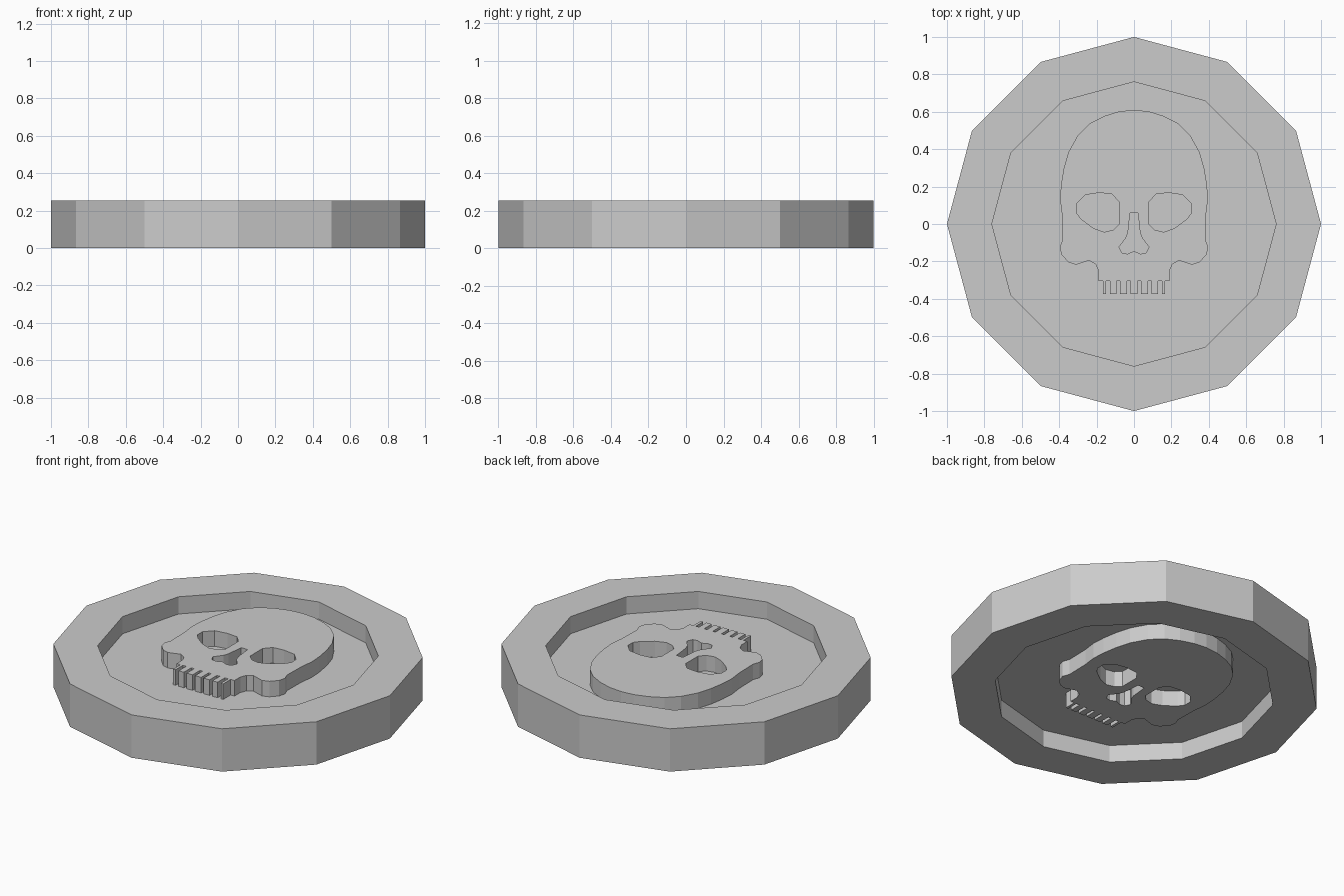
import bpy
from math import cos, sin, pi

if "Cube" in bpy.data.objects:
    bpy.data.objects.remove(bpy.data.objects["Cube"])

H = 0.255          # coin thickness
MID = H / 2


def ring(r, n=12):
    return [(r * cos(2 * pi * i / n), r * sin(2 * pi * i / n)) for i in range(n)]


def mirror(half):
    """Close a half outline across x = 0."""
    return half + [(-x, y) for x, y in reversed(half) if x > 1e-6]


def plate(name, loops, half_height):
    """Flat filled plate (inner loops become holes), extruded both ways from mid height."""
    cu = bpy.data.curves.new(name + "_profile", 'CURVE')
    cu.dimensions = '2D'
    cu.fill_mode = 'BOTH'
    cu.extrude = half_height
    for pts in loops:
        sp = cu.splines.new('POLY')
        sp.points.add(len(pts) - 1)
        for p, (x, y) in zip(sp.points, pts):
            p.co = (x, y, 0, 1)
        sp.use_cyclic_u = True
    tmp = bpy.data.objects.new(name + "_tmp", cu)
    bpy.context.collection.objects.link(tmp)
    dg = bpy.context.evaluated_depsgraph_get()
    me = bpy.data.meshes.new_from_object(tmp.evaluated_get(dg))
    bpy.data.objects.remove(tmp)
    for f in me.polygons:
        f.use_smooth = False
    ob = bpy.data.objects.new(name, me)
    ob.location.z = MID
    bpy.context.collection.objects.link(ob)
    return ob


# Raised rim and thin recessed floor
plate("rim", [ring(1.0), ring(0.76)], MID)
plate("floor", [ring(0.762)], 0.025)

# Skull outline: cranium, cheek, jaw, then teeth towards the middle
half = [(0, .61), (.08, .602), (.16, .577), (.235, .538), (.30, .475),
        (.35, .385), (.375, .30), (.39, .21), (.395, .13), (.385, .05),
        (.382, -.085), (.397, -.125), (.387, -.165), (.35, -.205), (.31, -.218),
        (.24, -.195), (.205, -.215), (.19, -.25), (.19, -.305)]
top, bottom = -.305, -.375
for outer, inner in [(.165, .149), (.128, .094), (.075, .037)]:
    half += [(outer, top), (outer, bottom), (inner, bottom), (inner, top)]
half += [(.02, top), (.02, bottom)]

eye = [(.262, .155), (.187, .167), (.118, .16), (.08, .118), (.08, 0),
       (.112, -.032), (.16, -.043), (.219, -.021), (.283, .027), (.308, .06),
       (.308, .107)]
nose = mirror([(.021, .06), (.032, -.043), (.043, -.075), (.08, -.123),
               (.064, -.155), (.035, -.16), (0, -.145)])

# Skull relief standing out of both faces, with eye and nose openings
plate("skull", [mirror(half), eye, [(-x, y) for x, y in eye], nose], MID - 0.01)
